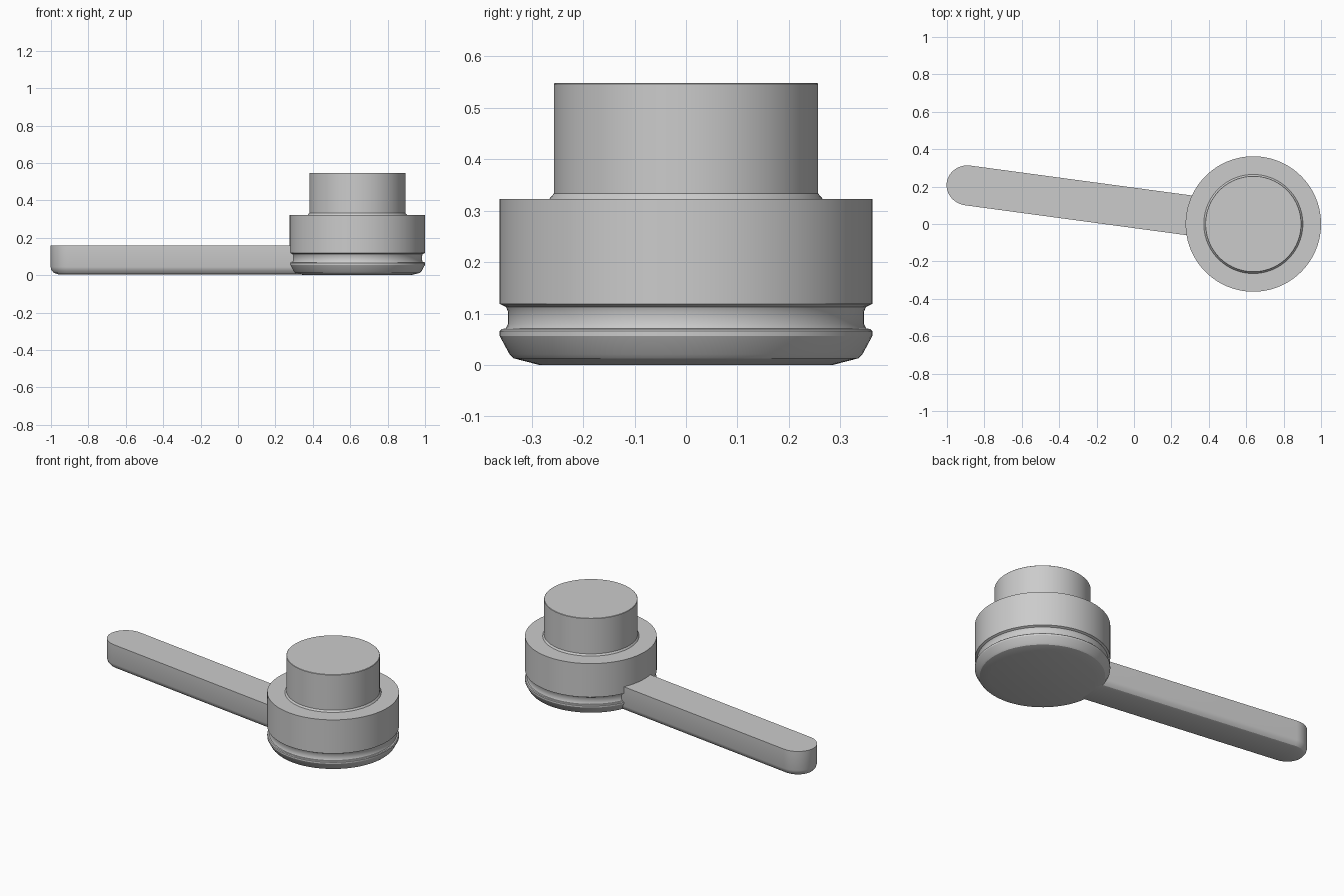
import bpy, bmesh, math
from mathutils import Matrix

cube = bpy.data.objects.get("Cube")
if cube:
    bpy.data.objects.remove(cube, do_unlink=True)

grey = bpy.data.materials.new("light_grey")
grey.use_nodes = True
colour = (0.6, 0.6, 0.6, 1)
grey.diffuse_color = colour
grey.node_tree.nodes["Principled BSDF"].inputs["Base Color"].default_value = colour

CENTRE_X, SEGMENTS = 0.638, 96


def loft(name, rings, matrix):
    """Skin a stack of matching closed rings and cap both ends."""
    bm = bmesh.new()
    loops = [[bm.verts.new(p) for p in ring] for ring in rings]
    n = len(loops[0])
    for low, high in zip(loops, loops[1:]):
        for i in range(n):
            j = (i + 1) % n
            bm.faces.new((low[i], low[j], high[j], high[i]))
    bm.faces.new(loops[0][::-1])
    bm.faces.new(loops[-1])
    bmesh.ops.recalc_face_normals(bm, faces=bm.faces)
    mesh = bpy.data.meshes.new(name)
    bm.to_mesh(mesh)
    bm.free()
    mesh.materials.append(grey)
    ob = bpy.data.objects.new(name, mesh)
    bpy.context.collection.objects.link(ob)
    ob.matrix_world = matrix
    bpy.ops.object.select_all(action="DESELECT")
    ob.select_set(True)
    bpy.context.view_layer.objects.active = ob
    bpy.ops.object.shade_smooth_by_angle(angle=math.radians(25))
    return ob


def circle(r, z):
    angles = [math.tau * i / SEGMENTS for i in range(SEGMENTS)]
    return [(r * math.cos(a), r * math.sin(a), z) for a in angles]


def arm_outline(inset, z):
    """Straight bar ending in a rounded tip, pointing along -x."""
    half, tip, start = 0.107 - inset, 0.113 - inset, -1.541
    pts = [(-0.1, half, z)]
    for i in range(25):
        a = math.pi / 2 + math.pi * i / 24
        pts.append((start + tip * math.cos(a), half * math.sin(a), z))
    return pts + [(-0.1, -half, z)]


# Round body: (radius, height) from the base, past the groove, to the shoulder
body = [(0.285, 0), (0.335, 0.013), (0.343, 0.021), (0.362, 0.056), (0.362, 0.066),
        (0.358, 0.070), (0.350, 0.071), (0.346, 0.080), (0.346, 0.104),
        (0.350, 0.113), (0.358, 0.117), (0.362, 0.119), (0.362, 0.323)]
place = Matrix.Translation((CENTRE_X, 0, 0))
loft("round_body", [circle(r, z) for r, z in body], place)

# Top knob with a small fillet at its foot
knob = [(0.267, 0.318), (0.264, 0.325), (0.257, 0.333), (0.257, 0.546), (0.255, 0.548)]
loft("top_knob", [circle(r, z) for r, z in knob], place)

# Handle arm, rounded along its underside
arm = [(0.040, 0.005), (0.017, 0.013), (0.005, 0.027), (0, 0.044), (0, 0.16)]
turn = Matrix.Rotation(math.atan(-0.135), 4, "Z")
loft("handle_arm", [arm_outline(d, z) for d, z in arm], place @ turn)
